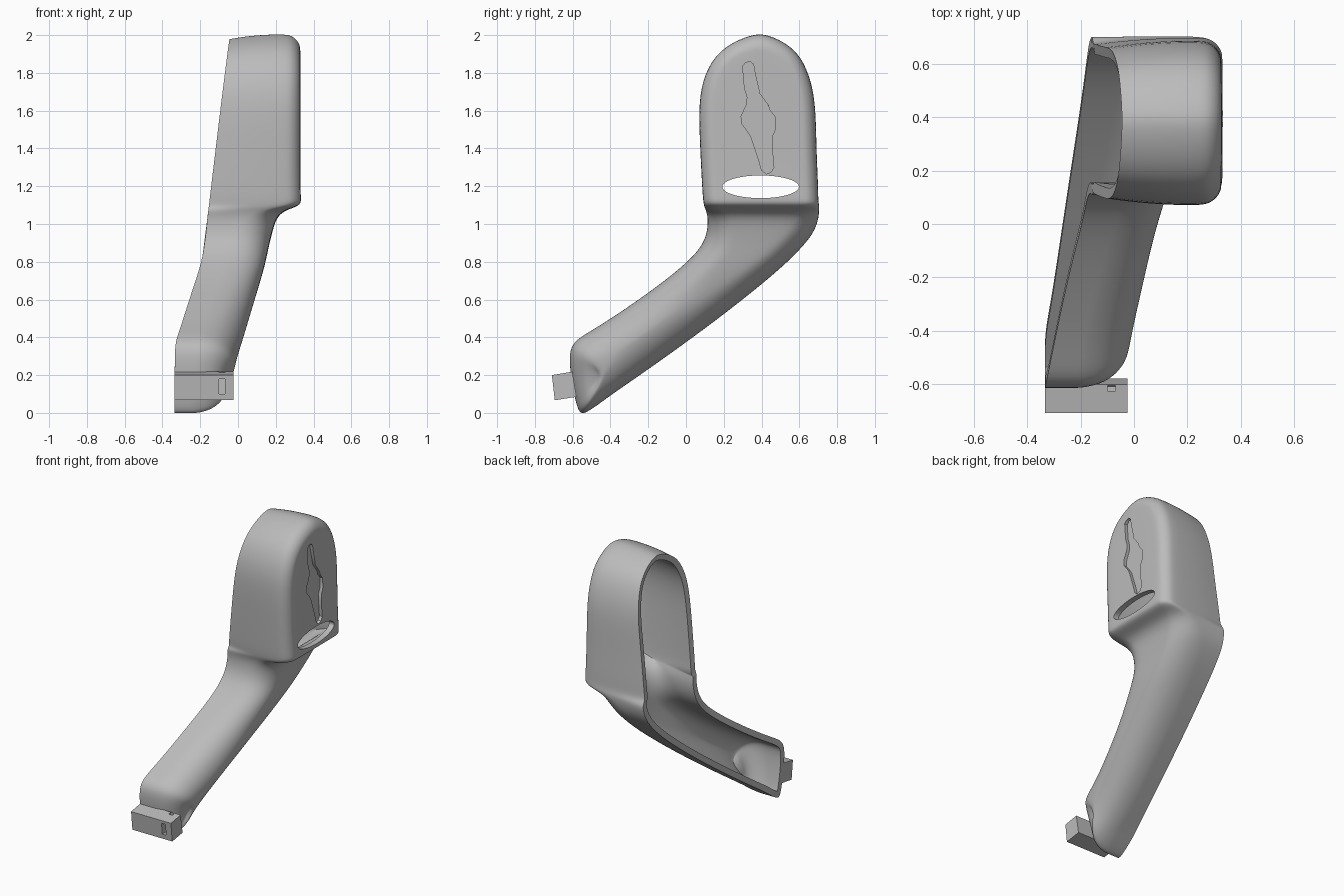
import bpy, bmesh, math
from mathutils import Vector

if "Cube" in bpy.data.objects:
    bpy.data.objects.remove(bpy.data.objects["Cube"])

grey = bpy.data.materials.new("plain grey")
grey.diffuse_color = (0.5, 0.5, 0.5, 1)
grey.use_nodes = True
grey.node_tree.nodes["Principled BSDF"].inputs["Base Color"].default_value = grey.diffuse_color


def make_object(name, bm):
    bmesh.ops.recalc_face_normals(bm, faces=bm.faces)
    mesh = bpy.data.meshes.new(name)
    bm.to_mesh(mesh)
    bm.free()
    mesh.materials.append(grey)
    ob = bpy.data.objects.new(name, mesh)
    bpy.context.collection.objects.link(ob)
    return ob


def prism(name, outline, x0, x1):
    """Extrude a (y, z) outline along x."""
    bm = bmesh.new()
    a = [bm.verts.new((x0, y, z)) for y, z in outline]
    b = [bm.verts.new((x1, y, z)) for y, z in outline]
    bm.faces.new(a)
    bm.faces.new(b[::-1])
    for i in range(len(a)):
        j = (i + 1) % len(a)
        bm.faces.new((a[i], b[i], b[j], a[j]))
    return make_object(name, bm)


def cut(ob, cutter):
    cutter.hide_render = True
    cutter.hide_set(True)
    m = ob.modifiers.new("cut", 'BOOLEAN')
    m.operation, m.solver, m.object = 'DIFFERENCE', 'EXACT', cutter


def finish(ob, angle):
    """Apply the modifiers and shade the result."""
    bpy.context.view_layer.objects.active = ob
    ob.select_set(True)
    for m in list(ob.modifiers):
        bpy.ops.object.modifier_apply(modifier=m.name)
    bpy.ops.object.shade_smooth_by_angle(angle=math.radians(angle))
    ob.select_set(False)


# Stations down the shell: front y, z, back y, z, rim x, outer x, edge radius
stations = [
    (.36, 2.005, .42, 2.005, -.045, .33, .08),
    (.26, 1.97, .51, 1.97, -.05, .33, .08),
    (.165, 1.905, .595, 1.905, -.058, .33, .08),
    (.10, 1.80, .65, 1.80, -.07, .33, .08),
    (.065, 1.65, .687, 1.65, -.088, .33, .08),
    (.075, 1.40, .69, 1.40, -.118, .33, .08),
    (.085, 1.20, .70, 1.20, -.142, .33, .08),
    (.09, 1.13, .70, 1.13, -.15, .335, .08),
    (.095, 1.095, .705, 1.095, -.154, .33, .08),
    (.105, 1.075, .705, 1.07, -.157, .24, .11),
    (.118, 1.03, .70, 1.02, -.162, .20, .14),
    (.112, .95, .675, .95, -.17, .18, .16),
    (.08, .875, .60, .86, -.18, .16, .17),
    (.0, .79, .48, .745, -.195, .14, .18),
    (-.15, .67, .22, .535, -.235, .088, .18),
    (-.35, .53, -.08, .315, -.28, .035, .18),
    (-.50, .435, -.28, .175, -.31, -.005, .17),
    (-.605, .375, -.39, .10, -.332, -.02, .16),
    (-.62, .29, -.47, .04, -.335, -.035, .16),
    (-.605, .16, -.53, .0, -.335, -.05, .16),
    (-.58, .04, -.56, -.005, -.335, -.07, .16),
]
head_centre, foot_centre = Vector((.38, 1.70)), Vector((-.44, .22))
n = len(stations)


def inner_target(k):
    if k < 4:
        return head_centre
    if k > n - 5:
        return foot_centre
    s = stations[k]
    return Vector(((s[0] + s[2]) / 2, (s[1] + s[3]) / 2))


# Shell: rings from the open rim, up the wall and over the rounded edge
bm = bmesh.new()
order = [(k, 0) for k in range(n)] + [(k, 2) for k in reversed(range(n))]
levels = [("wall", .0, .025), ("wall", .35, .008), ("wall", .75, 0)]
levels += [("edge", math.radians(a), 0) for a in (0, 25, 50, 72, 90)]
rings = []
for kind, t, taper in levels:
    ring = []
    for k, side in order:
        s = stations[k]
        rim, top, r = s[4:]
        if kind == "wall":
            x, d = rim + (top - r - rim) * t, taper * (k < 9)
        else:
            x, d = top - r + r * math.sin(t), r * (1 - math.cos(t))
        p = Vector((s[side], s[side + 1]))
        to = inner_target(k) - p
        p += to * min(.95, d / to.length)
        ring.append(bm.verts.new((x, p.x, p.y)))
    rings.append(ring)
for a, b in zip(rings, rings[1:]):
    for i in range(2 * n):
        j = (i + 1) % (2 * n)
        bm.faces.new((a[i], a[j], b[j], b[i]))
cap = rings[-1]
for i in range(n - 1):
    bm.faces.new((cap[i], cap[i + 1], cap[-2 - i], cap[-1 - i]))
shell = make_object("hollow_shell", bm)
# The open mesh must point outwards: the cap faces +x
if shell.data.polygons[-5].normal.x < 0:
    shell.data.flip_normals()
sub = shell.modifiers.new("smooth", 'SUBSURF')
sub.levels = 2
wall = shell.modifiers.new("wall", 'SOLIDIFY')
wall.thickness, wall.offset = .04, -1

# Oval opening through the face
oval = [(.395 + .203 * math.cos(i * math.tau / 48), 1.197 + .06 * math.sin(i * math.tau / 48))
        for i in range(48)]
cut(shell, prism("oval_cutter", oval, .2, .5))

# Shallow slanted recess in the face
recess = [(.30, 1.835), (.315, 1.853), (.34, 1.86), (.357, 1.845), (.365, 1.80), (.39, 1.69),
          (.435, 1.63), (.445, 1.60), (.47, 1.57), (.472, 1.50), (.455, 1.46), (.455, 1.41),
          (.465, 1.30), (.45, 1.275), (.425, 1.265), (.40, 1.285), (.385, 1.34), (.345, 1.46),
          (.32, 1.50), (.295, 1.53), (.292, 1.57), (.32, 1.63), (.325, 1.67), (.31, 1.72)]
cut(shell, prism("recess_cutter", recess, .308, .5))
finish(shell, 35)

# Clip block at the foot, with a small slot in its free end
clip = prism("clip_block", [(-.71, .20), (-.695, .067), (-.58, .085), (-.602, .218)], -.335, -.025)
cut(clip, prism("clip_slot_cutter", [(-.75, .18), (-.75, .10), (-.66, .10), (-.66, .18)],
                -.10, -.07))
cut(clip, prism("clip_notch_cutter", [(-.625, .25), (-.63, .17), (-.61, .17), (-.605, .25)],
                -.10, -.07))
finish(clip, 20)
